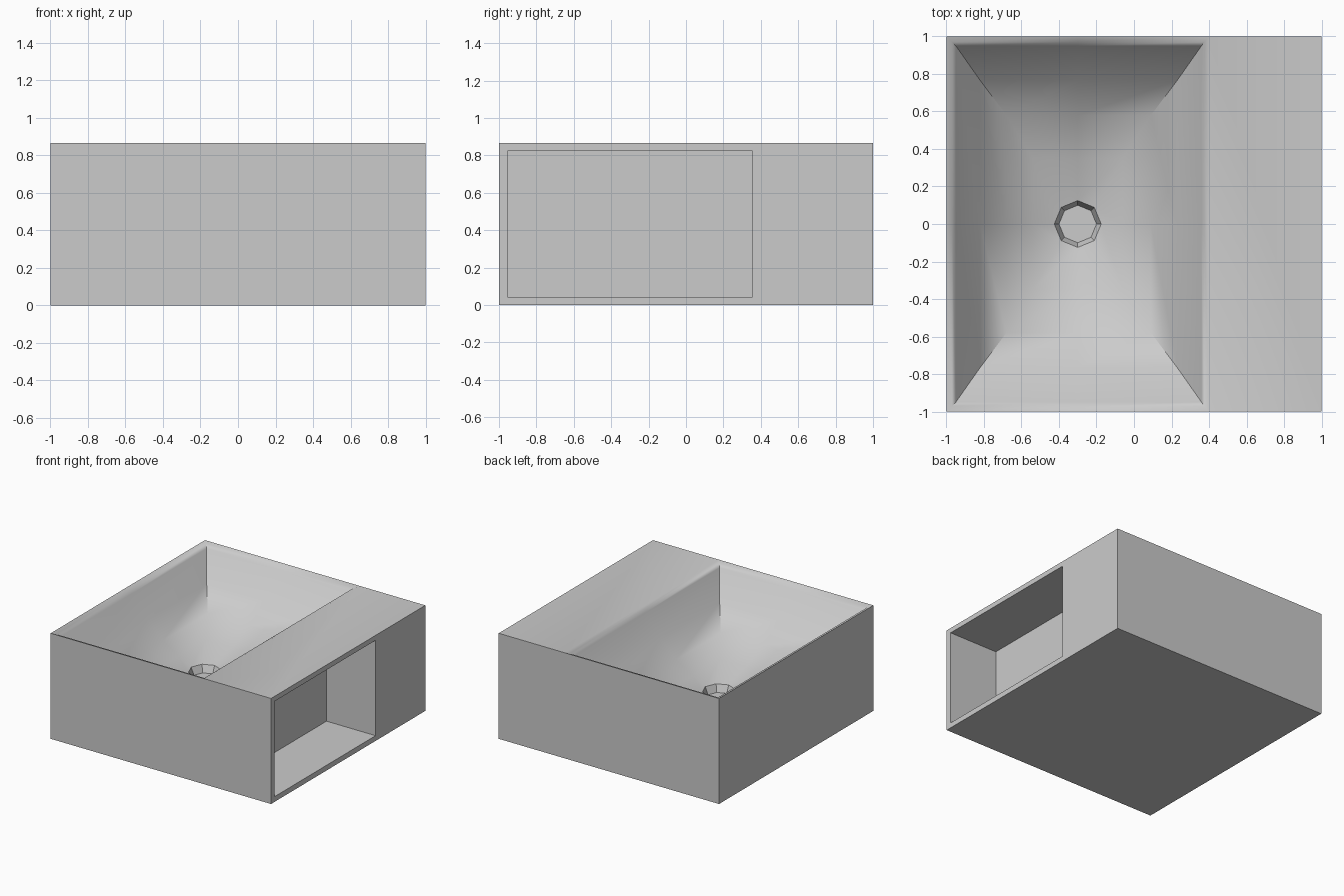
import bpy, bmesh, math

if "Cube" in bpy.data.objects:
    bpy.data.objects.remove(bpy.data.objects["Cube"])

H = 0.866            # overall height
XL = 0.40            # where the bowl ends and the ledge begins
CX = -0.30           # bowl and drain centre
bm = bmesh.new()


def face(pts):
    bm.faces.new([bm.verts.new(p) for p in pts])


def ring(x0, x1, y, z):
    """Rectangle with mid-edge points, so it bridges to an octagon."""
    xm = CX
    return [(x1, 0, z), (x1, y, z), (xm, y, z), (x0, y, z),
            (x0, 0, z), (x0, -y, z), (xm, -y, z), (x1, -y, z)]


def octagon(r, z):
    return [(CX + r * math.cos(i * math.pi / 4), r * math.sin(i * math.pi / 4), z)
            for i in range(8)]


def bridge(a, b):
    n = len(a)
    for i in range(n):
        j = (i + 1) % n
        face([a[i], a[j], b[j], b[i]])


def loft(rings):
    for a, b in zip(rings, rings[1:]):
        bridge(a, b)
    face(rings[-1])


# bowl: bevelled rim, slopes that flatten towards an octagonal drain cup
loft([ring(-1, XL, 1, H),
      ring(-0.97, 0.375, 0.97, 0.855),
      ring(-0.95, 0.36, 0.95, 0.83),
      ring(-0.82, 0.23, 0.765, 0.65),
      ring(-0.68, 0.09, 0.58, 0.51),
      ring(-0.54, -0.06, 0.35, 0.42),
      octagon(0.125, 0.36), octagon(0.10, 0.30)])

# outer walls
for s in (-1, 1):
    face([(-1, s, 0), (1, s, 0), (1, s, H), (XL, s, H), (CX, s, H), (-1, s, H)])
face([(-1, -1, 0), (-1, 1, 0), (-1, 1, H), (-1, 0, H), (-1, -1, H)])

# top ledge and bottom panel
face([(XL, -1, H), (1, -1, H), (1, 1, H), (XL, 1, H), (XL, 0, H)])
face([(-1, -1, 0), (1, -1, 0), (1, 1, 0), (-1, 1, 0)])

# right side with open storage niche
outer = [(1, -1, 0), (1, 1, 0), (1, 1, H), (1, -1, H)]
opening = [(1, -0.955, 0.043), (1, 0.355, 0.043), (1, 0.355, 0.825), (1, -0.955, 0.825)]
loft([outer, opening, [(0.555, y, z) for _, y, z in opening]])

bmesh.ops.remove_doubles(bm, verts=bm.verts, dist=0.0005)
bmesh.ops.recalc_face_normals(bm, faces=bm.faces)
mesh = bpy.data.meshes.new("washbasin")
bm.to_mesh(mesh)
bm.free()
basin = bpy.data.objects.new("washbasin", mesh)
bpy.context.collection.objects.link(basin)
bpy.context.view_layer.objects.active = basin
basin.select_set(True)
bpy.ops.object.shade_smooth_by_angle(angle=math.radians(40))
